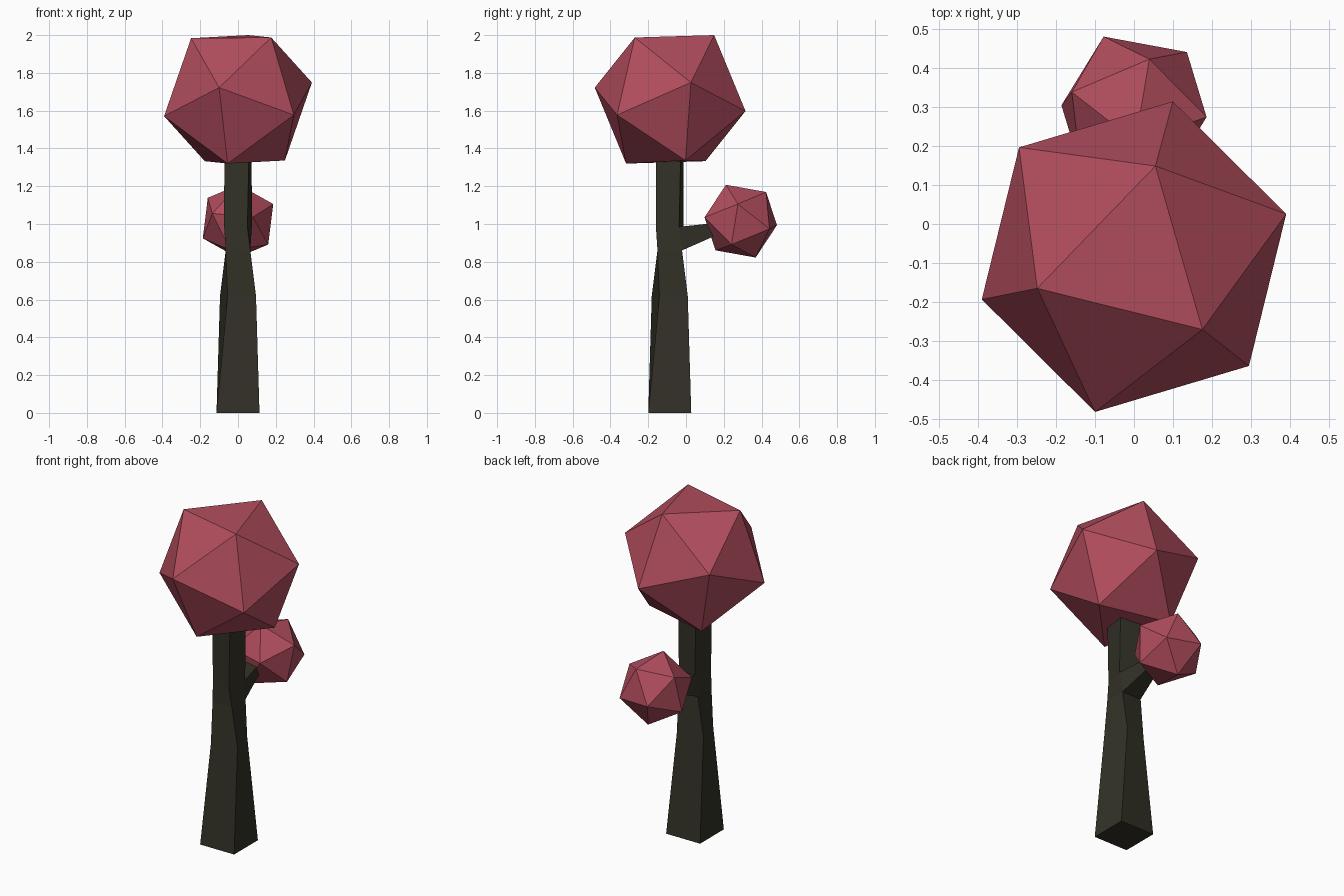
import bpy, bmesh, math
from mathutils import Vector, Matrix

if "Cube" in bpy.data.objects:
    bpy.data.objects.remove(bpy.data.objects["Cube"])


def material(name, rgb):
    m = bpy.data.materials.new(name)
    m.diffuse_color = (*rgb, 1)
    m.use_nodes = True
    m.node_tree.nodes["Principled BSDF"].inputs["Base Color"].default_value = m.diffuse_color
    return m


bark = material("dark bark", (0.033, 0.031, 0.020))
leaves = material("red leaves", (0.44, 0.074, 0.110))


def finish(bm, name, mat):
    bmesh.ops.recalc_face_normals(bm, faces=bm.faces)
    me = bpy.data.meshes.new(name)
    bm.to_mesh(me)
    bm.free()
    me.materials.append(mat)
    ob = bpy.data.objects.new(name, me)
    bpy.context.collection.objects.link(ob)


def leaf_ball(name, centre, radius, pole, neighbour):
    """Icosahedron turned so one corner points at pole and the next at neighbour."""
    z = Vector(pole).normalized()
    y = z.cross(Vector(neighbour)).normalized()
    x = y.cross(z)
    turn = Matrix((x, y, z)).transposed().to_4x4()
    bm = bmesh.new()
    bmesh.ops.create_icosphere(bm, subdivisions=1, radius=radius,
                               matrix=Matrix.Translation(centre) @ turn)
    finish(bm, name, leaves)


# leaf clusters
leaf_ball("large_leaf_ball", (0, -0.084, 1.66), 0.416,
          (0.055, 0.233, 0.34), (-0.25, -0.082, 0.325))
leaf_ball("small_leaf_ball", (0, 0.29, 1.015), 0.208,
          (0.185, -0.015, 0.09), (0.158, -0.05, -0.13))

# trunk: twisted square rings (z, half diagonal, twist in degrees)
bm = bmesh.new()
rings = []
for z, r, twist in [(0, 0.161, 0), (0.62, 0.110, 15), (0.86, 0.092, 0),
                    (0.985, 0.0885, -11), (1.40, 0.093, -6)]:
    # corner order: front right, back right, back left, front left
    angles = [math.radians(a + twist) for a in (-45, 45, 135, 225)]
    rings.append([bm.verts.new((r * math.cos(a), -0.086 + r * math.sin(a), z))
                  for a in angles])
bm.faces.new(rings[0])
bm.faces.new(rings[-1])
back = None
for k, (lo, hi) in enumerate(zip(rings, rings[1:])):
    for i in range(4):
        j = (i + 1) % 4
        f = bm.faces.new((lo[i], lo[j], hi[j], hi[i]))
        if k == 2 and i == 1:
            back = f

# branch pulled out of the trunk's back face
tip = bmesh.ops.extrude_discrete_faces(bm, faces=[back])["faces"][0]
mid = tip.calc_center_median()
for v in tip.verts:
    v.co = (0.5 * v.co.x, 0.17, 0.976 + 0.5 * (v.co.z - mid.z))
finish(bm, "trunk_and_branch", bark)
